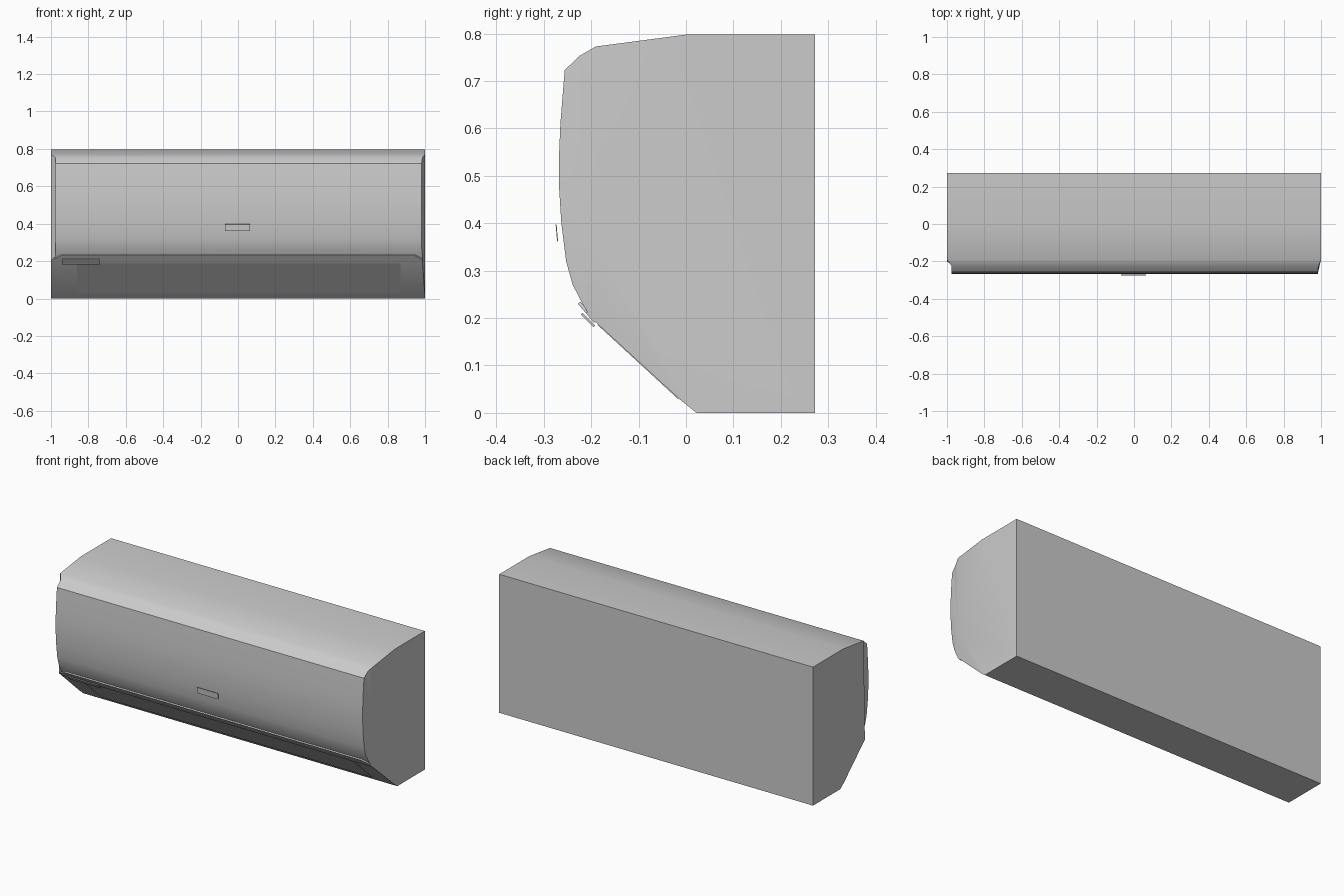
import bpy, bmesh, math
from mathutils import Vector

cube = bpy.data.objects.get("Cube")
if cube:
    bpy.data.objects.remove(cube, do_unlink=True)

shell = bpy.data.materials.new("light_grey_plastic")
shell.use_nodes = True
shell.diffuse_color = (0.6, 0.6, 0.6, 1)
shell.node_tree.nodes["Principled BSDF"].inputs["Base Color"].default_value = (0.6, 0.6, 0.6, 1)


def finish(bm, name, smooth=False):
    bmesh.ops.recalc_face_normals(bm, faces=bm.faces)
    mesh = bpy.data.meshes.new(name)
    bm.to_mesh(mesh)
    bm.free()
    mesh.materials.append(shell)
    obj = bpy.data.objects.new(name, mesh)
    bpy.context.collection.objects.link(obj)
    if smooth:
        bpy.ops.object.select_all(action="DESELECT")
        obj.select_set(True)
        bpy.context.view_layer.objects.active = obj
        bpy.ops.object.shade_smooth_by_angle(angle=math.radians(30))
    return obj


def plate(name, x0, x1, upper, lower, thick, trim=0):
    """Thin slab spanning x0..x1, outer face running from upper to lower (y, z)."""
    bm = bmesh.new()
    a, b = Vector(upper), Vector(lower)
    d = (b - a).normalized()
    inward = Vector((-d.y, d.x)) * thick
    outline = [(x0, b), (x1, b)]
    if trim:
        mid = a + (b - a) * 0.5
        outline += [(x1, mid), (x1 - trim, a), (x0 + trim, a), (x0, mid)]
    else:
        outline += [(x1, a), (x0, a)]
    front = [bm.verts.new((x, p.x, p.y)) for x, p in outline]
    back = [bm.verts.new((x, p.x + inward.x, p.y + inward.y)) for x, p in outline]
    bm.faces.new(front)
    bm.faces.new(back[::-1])
    for i in range(len(front)):
        j = (i + 1) % len(front)
        bm.faces.new((front[i], back[i], back[j], front[j]))
    return finish(bm, name)


# Housing section (y, z): back, top, curved front, sloping underside
section = [(.022, 0), (.272, 0), (.272, .798), (0, .798), (-.19, .773),
           (-.225, .753), (-.256, .723), (-.265, .61), (-.268, .54), (-.268, .48),
           (-.263, .4), (-.253, .32), (-.239, .27), (-.217, .228), (-.2, .2), (-.015, .03)]
FRONT, LAST = 5, 13          # section points belonging to the front panel


def left_end(i, y):          # end at +x, front edge bevelled
    if FRONT <= i <= LAST:
        return .982 if y < -.23 else .986
    return {14: .986, 15: .998}.get(i, 1)


def right_end(i):            # end at -x, front panel stepped back
    return -.975 if FRONT <= i <= LAST else -1


bm = bmesh.new()
L = [bm.verts.new((left_end(i, y), y, z)) for i, (y, z) in enumerate(section)]
R = [bm.verts.new((right_end(i), y, z)) for i, (y, z) in enumerate(section)]
n = len(section)
for i in range(n):
    j = (i + 1) % n
    bm.faces.new((L[i], L[j], R[j], R[i]))

# +x cap: flat cheek plus a fan leaning in towards the front
hub = bm.verts.new((1, -.19, .34))
bm.faces.new(L[:5] + [hub])
for i in range(4, n):
    bm.faces.new((hub, L[i], L[(i + 1) % n]))

# -x cap: flat cheek, ramp, then the panel end
bm.faces.new(R[:5] + R[14:])
bm.faces.new((R[4], R[FRONT], R[LAST], R[14]))
bm.faces.new(R[FRONT:LAST + 1])
finish(bm, "housing", smooth=True)

# Lip under the front panel, outlet flap, indicator and front badge
plate("panel_lip", -.985, .985, (-.228, .23), (-.194, .19), .007, trim=.04)
plate("outlet_flap", -.86, .87, (-.187, .186), (-.017, .0295), .004)
plate("indicator_strip", -.94, -.74, (-.222, .208), (-.195, .181), .005)
plate("front_badge", -.07, .065, (-.275, .397), (-.272, .362), .002)
